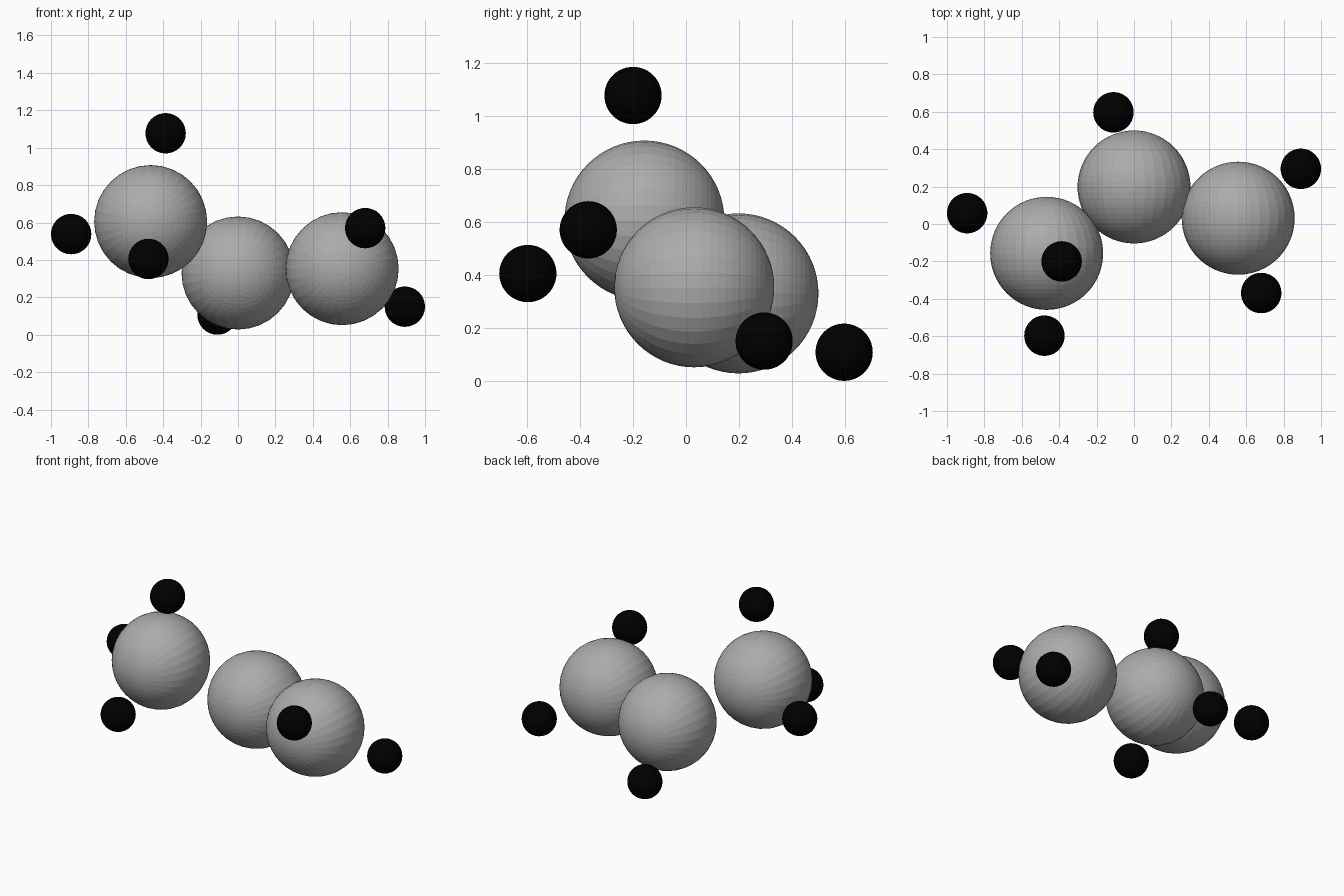
import bpy
from math import pi

if "Cube" in bpy.data.objects:
    bpy.data.objects.remove(bpy.data.objects["Cube"])


def paint(name, value):
    mat = bpy.data.materials.new(name)
    mat.diffuse_color = (value, value, value, 1)
    mat.use_nodes = True
    mat.node_tree.nodes["Principled BSDF"].inputs["Base Color"].default_value = mat.diffuse_color
    return mat


grey = paint("grey", 0.41)
black = paint("black", 0.0)


def ball(name, centre, radius, material):
    # Sphere with its poles along the y axis
    bpy.ops.mesh.primitive_uv_sphere_add(segments=32, ring_count=32, radius=radius,
                                         location=centre, rotation=(pi / 2, 0, 0))
    obj = bpy.context.object
    obj.name = name
    obj.data.materials.append(material)


# Chain of three large grey atoms
for i, c in enumerate([(-0.467, -0.157, 0.605), (0, 0.198, 0.33), (0.557, 0.031, 0.353)]):
    ball(f"large_atom_{i + 1}", c, 0.302, grey)

# Six small black atoms around the chain
for i, c in enumerate([(-0.387, -0.2, 1.077), (-0.892, 0.058, 0.538), (-0.479, -0.597, 0.405),
                       (0.68, -0.369, 0.57), (0.892, 0.295, 0.15), (-0.11, 0.597, 0.108)]):
    ball(f"small_atom_{i + 1}", c, 0.108, black)
